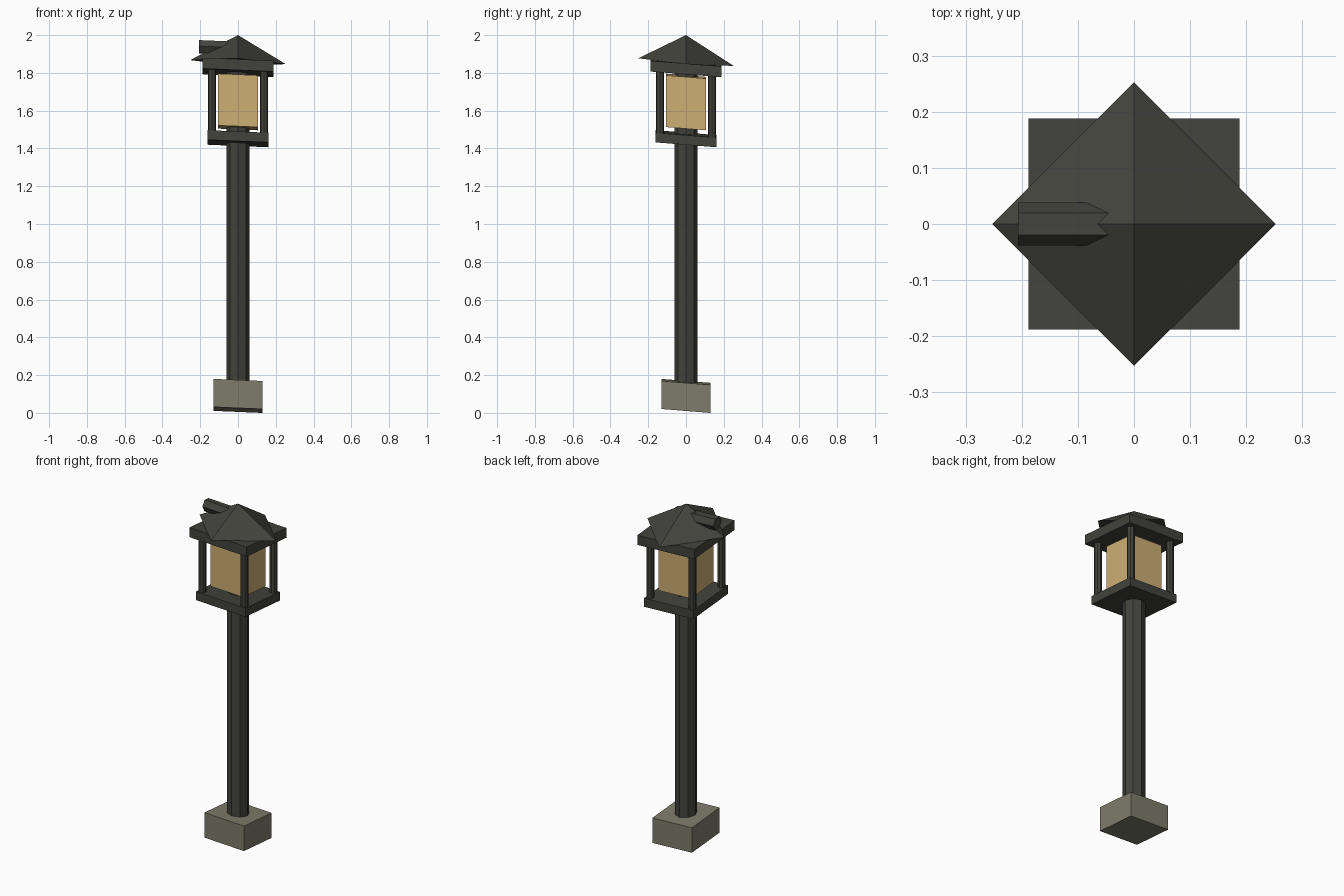
import bpy, bmesh, math
from mathutils import Matrix

if "Cube" in bpy.data.objects:
    bpy.data.objects.remove(bpy.data.objects["Cube"])

# The whole model leans: heights drop slightly towards +x and +y
SHEAR_X, SHEAR_Y = -0.042, -0.08


def material(name, rgb):
    m = bpy.data.materials.new(name)
    m.diffuse_color = (*rgb, 1)
    m.use_nodes = True
    m.node_tree.nodes["Principled BSDF"].inputs["Base Color"].default_value = m.diffuse_color
    return m


dark = material("dark_metal", (0.055, 0.056, 0.046))
stone = material("grey_stone", (0.205, 0.2, 0.147))
amber = material("amber_glass", (0.61, 0.43, 0.175))


def finish(name, bm, mat):
    for v in bm.verts:
        v.co.z += SHEAR_X * v.co.x + SHEAR_Y * v.co.y
    bmesh.ops.recalc_face_normals(bm, faces=bm.faces)
    me = bpy.data.meshes.new(name)
    bm.to_mesh(me)
    bm.free()
    me.materials.append(mat)
    ob = bpy.data.objects.new(name, me)
    bpy.context.collection.objects.link(ob)
    return ob


def box(name, half, z0, z1, mat):
    bm = bmesh.new()
    bmesh.ops.create_cube(bm, size=1)
    bmesh.ops.scale(bm, vec=(2 * half, 2 * half, z1 - z0), verts=bm.verts)
    bmesh.ops.translate(bm, vec=(0, 0, (z0 + z1) / 2), verts=bm.verts)
    finish(name, bm, mat)


def prism(name, sides, r1, r2, z0, z1, mat, x=0, y=0):
    bm = bmesh.new()
    bmesh.ops.create_cone(bm, cap_ends=True, segments=sides, radius1=r1, radius2=r2,
                          depth=z1 - z0,
                          matrix=Matrix.Translation((x, y, (z0 + z1) / 2)))
    bmesh.ops.remove_doubles(bm, verts=bm.verts, dist=1e-5)
    finish(name, bm, mat)


# Footing and pole (pole continues up through the lantern)
box("stone_base", 0.13, 0.0156, 0.164, stone)
prism("pole", 8, 0.061, 0.061, 0.15, 1.81, dark)

# Lantern
box("lantern_floor", 0.162, 1.426, 1.477, dark)
box("lantern_glass", 0.106, 1.509, 1.783, amber)
for sx in (-1, 1):
    for sy in (-1, 1):
        prism("corner_post", 8, 0.022, 0.022, 1.47, 1.81, dark, 0.138 * sx, 0.138 * sy)
box("lantern_ceiling", 0.188, 1.80, 1.857, dark)

# Pyramid roof with its corners on the axes
prism("roof", 4, 0.253, 0, 1.857, 2.0, dark)

# Hexagonal spout sticking out of the roof towards -x
bm = bmesh.new()
bmesh.ops.create_cone(bm, cap_ends=True, segments=6, radius1=0.0385, radius2=0.0385,
                      depth=0.177)
for v in bm.verts:
    a, b, c = v.co
    ang = round(math.atan2(b, a) / (math.pi / 3))
    # first vertex direction is mapped onto y so the top and bottom are flat
    if abs(math.atan2(b, a) - ang * math.pi / 3) > 0.1:
        a, b = b, a
    v.co = (c - 0.1185, a, b + 1.93)
finish("roof_spout", bm, dark)
